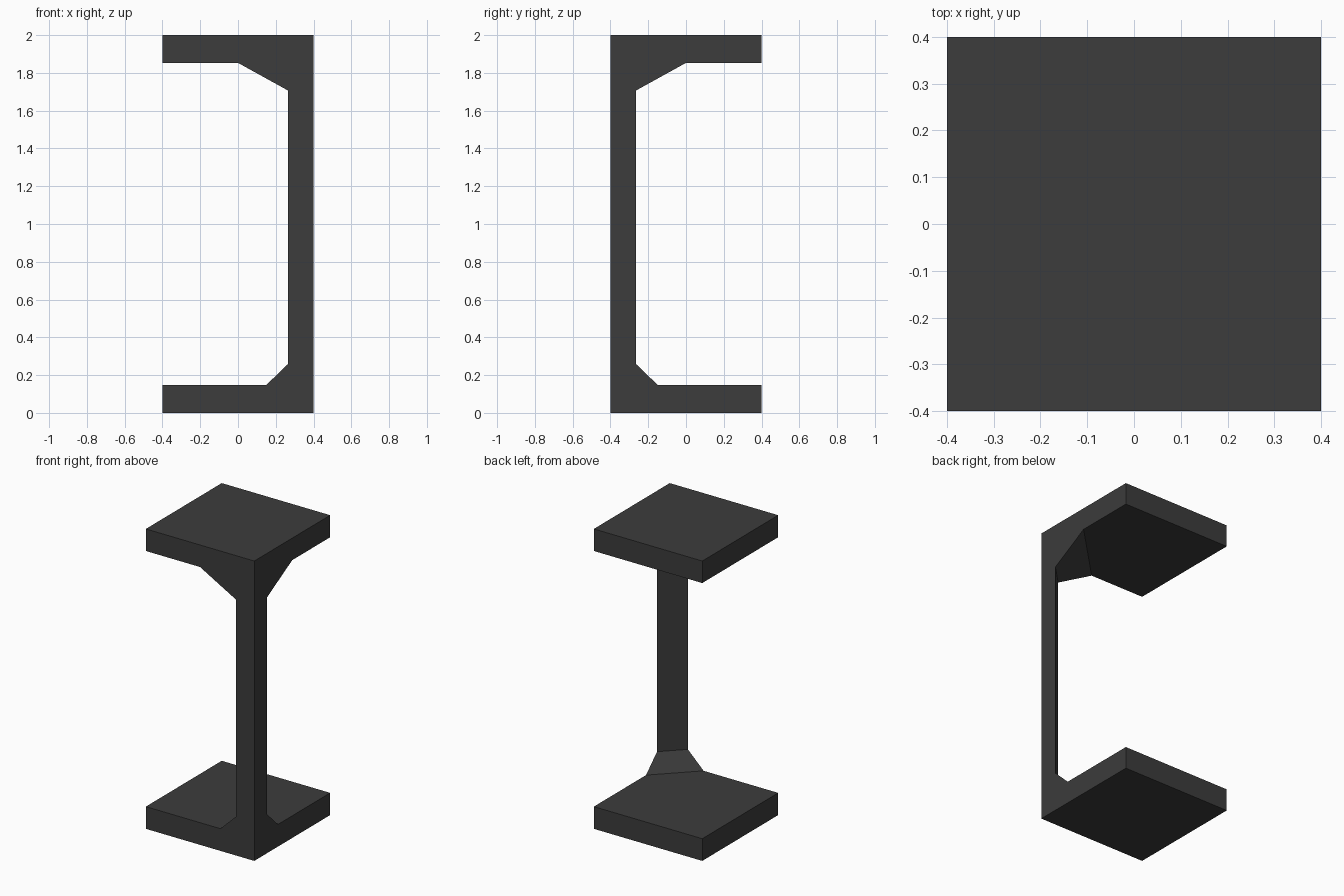
import bpy, bmesh

if "Cube" in bpy.data.objects:
    bpy.data.objects.remove(bpy.data.objects["Cube"])

H = 0.4      # half width of the plates
TOP = 2.0
# (height, corner leg length) of the triangular post, flaring into both plates
LEVELS = [(0.148, 0.25), (0.26, 0.134), (1.706, 0.134), (1.853, 0.4)]
Z_LOW, Z_HIGH = LEVELS[0][0], LEVELS[-1][0]

mat = bpy.data.materials.new("charcoal")
mat.diffuse_color = (0.045, 0.045, 0.045, 1)
mat.use_nodes = True
mat.node_tree.nodes["Principled BSDF"].inputs["Base Color"].default_value = mat.diffuse_color

bm = bmesh.new()


def face(points):
    bm.faces.new([bm.verts.new(p) for p in points])


# points of the post on the front face and on the right face
front = [(H - c, -H, z) for z, c in LEVELS]
right = [(H, c - H, z) for z, c in LEVELS]

# diagonal inner faces of the post and its brackets
for i in range(len(LEVELS) - 1):
    face([front[i], right[i], right[i + 1], front[i + 1]])

# C-shaped outer faces
face([(-H, -H, 0), (H, -H, 0), (H, -H, TOP), (-H, -H, TOP), (-H, -H, Z_HIGH)]
     + front[::-1] + [(-H, -H, Z_LOW)])
face([(H, H, 0), (H, -H, 0), (H, -H, TOP), (H, H, TOP), (H, H, Z_HIGH)]
     + right[::-1] + [(H, H, Z_LOW)])

# bottom and top plates: outside, inside, back and left faces
for outer, inner, i in ((0, Z_LOW, 0), (TOP, Z_HIGH, -1)):
    face([(x, y, outer) for x, y in ((-H, -H), (H, -H), (H, H), (-H, H))])
    face([front[i], right[i], (H, H, inner), (-H, H, inner), (-H, -H, inner)])
    face([(-H, H, outer), (H, H, outer), (H, H, inner), (-H, H, inner)])
    face([(-H, -H, outer), (-H, H, outer), (-H, H, inner), (-H, -H, inner)])

bmesh.ops.remove_doubles(bm, verts=bm.verts, dist=1e-5)
bmesh.ops.recalc_face_normals(bm, faces=bm.faces)
mesh = bpy.data.meshes.new("corner_post_with_plates")
bm.to_mesh(mesh)
bm.free()
mesh.materials.append(mat)
obj = bpy.data.objects.new("corner_post_with_plates", mesh)
bpy.context.collection.objects.link(obj)
